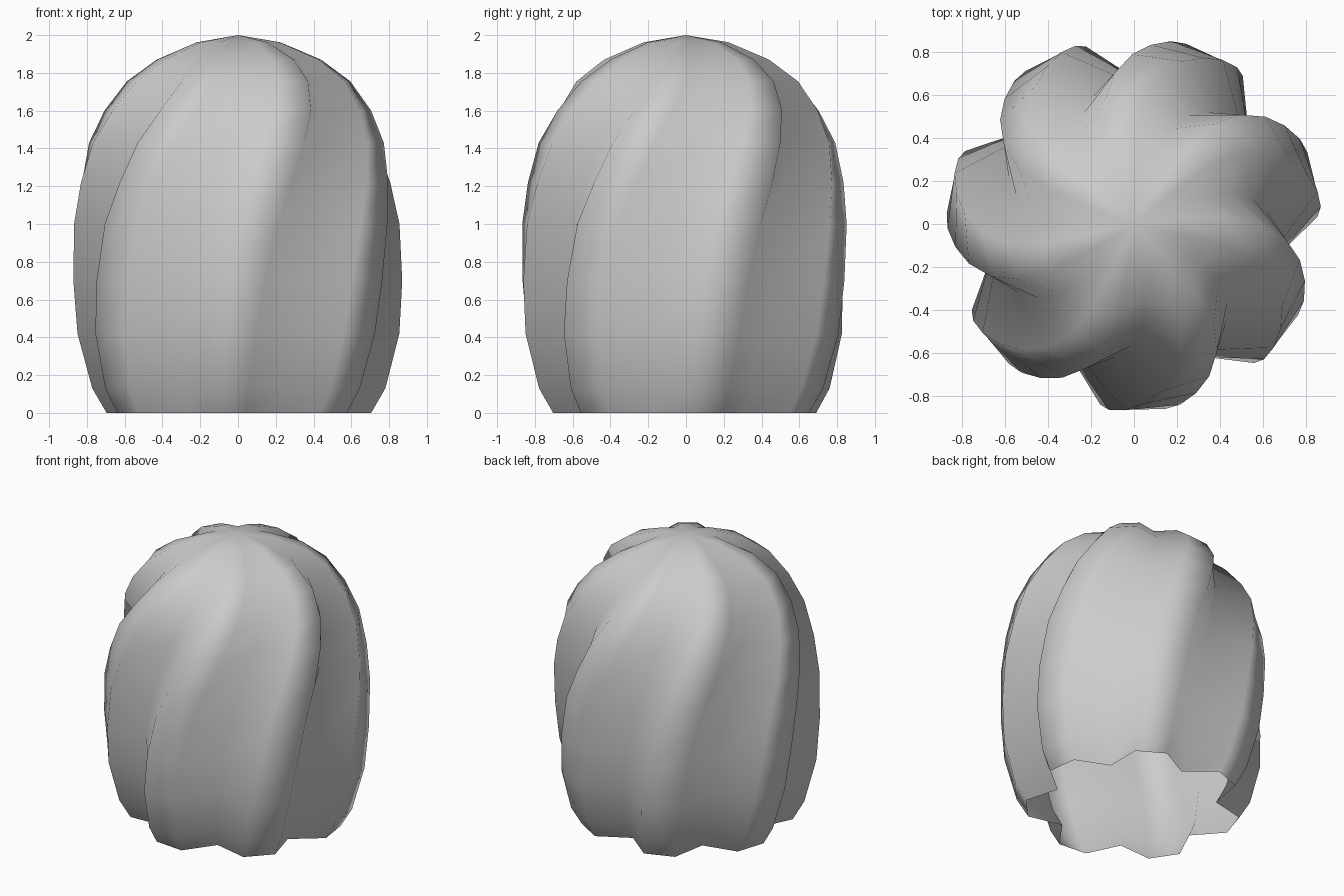
import bpy, bmesh
from math import radians, cos, sin

if "Cube" in bpy.data.objects:
    bpy.data.objects.remove(bpy.data.objects["Cube"])

LOBES = 7
STEP = 360 / LOBES / 3          # three corners per lobe: two on the crest, one in the valley

# height, crest radius, twist in degrees, valley ratio
RINGS = [
    (0.00, 0.705, 0.0, 0.76),
    (0.13, 0.780, 0.8, 0.77),
    (0.42, 0.855, 3.0, 0.78),
    (0.70, 0.873, 6.0, 0.79),
    (1.00, 0.868, 10.7, 0.79),
    (1.22, 0.838, 16.7, 0.79),
    (1.43, 0.790, 22.8, 0.79),
    (1.60, 0.708, 29.5, 0.80),
    (1.755, 0.595, 35.0, 0.80),
    (1.87, 0.440, 38.5, 0.80),
    (1.962, 0.225, 40.5, 0.80),
]

bm = bmesh.new()

# twisted star-shaped rings
rings = []
for z, crest, twist, ratio in RINGS:
    ring = []
    for i in range(LOBES * 3):
        r = crest * (ratio if i % 3 == 2 else 1.0)
        a = radians(-103.6 + i * STEP + twist)
        ring.append(bm.verts.new((r * cos(a), r * sin(a), z)))
    rings.append(ring)

# side walls, open at the bottom
n = LOBES * 3
for low, high in zip(rings, rings[1:]):
    for i in range(n):
        j = (i + 1) % n
        bm.faces.new((low[i], low[j], high[j], high[i]))

# fan closing the crown
tip = bm.verts.new((0, 0, 2.0))
for i in range(n):
    bm.faces.new((rings[-1][i], rings[-1][(i + 1) % n], tip))

for f in bm.faces:
    f.smooth = True

mesh = bpy.data.meshes.new("ribbed_body")
bm.to_mesh(mesh)
bm.free()
body = bpy.data.objects.new("ribbed_body", mesh)
bpy.context.collection.objects.link(body)
